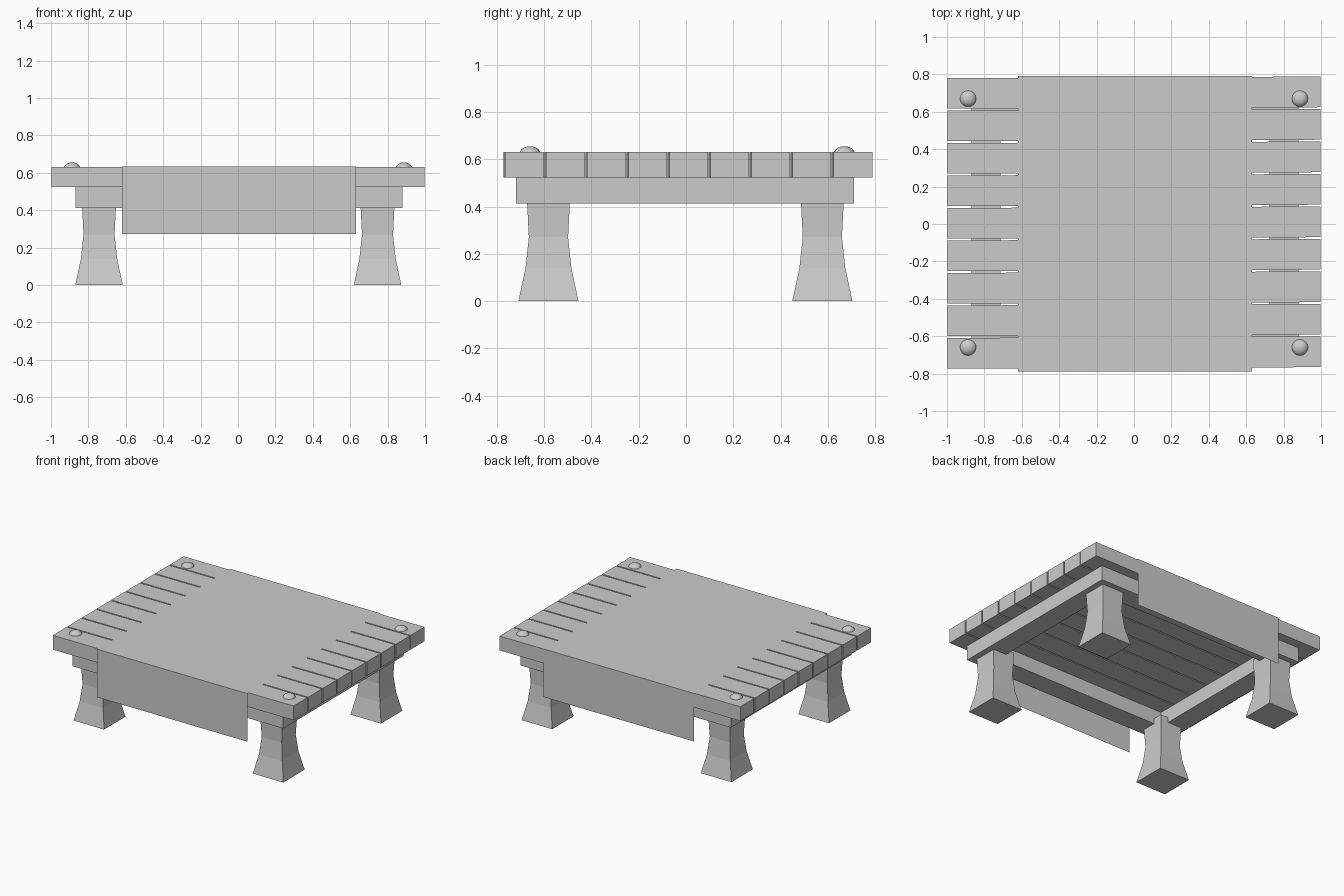
import bpy, bmesh, math
from mathutils import Matrix, Vector

if "Cube" in bpy.data.objects:
    bpy.data.objects.remove(bpy.data.objects["Cube"])


def add_mesh(name, bm):
    bmesh.ops.recalc_face_normals(bm, faces=bm.faces)
    mesh = bpy.data.meshes.new(name)
    bm.to_mesh(mesh)
    bm.free()
    obj = bpy.data.objects.new(name, mesh)
    bpy.context.collection.objects.link(obj)
    return obj


def box(name, lo, hi):
    bm = bmesh.new()
    lo, hi = Vector(lo), Vector(hi)
    size = hi - lo
    bmesh.ops.create_cube(bm, size=1, matrix=Matrix.Translation((lo + hi) / 2)
                          @ Matrix.Diagonal((*size, 1)))
    return add_mesh(name, bm)


# Tabletop planks, very slightly skewed
for i in range(9):
    y = 0.0075 + (i - 4) * 0.1737
    plank = box(f"plank_{i + 1}", (-0.998, -0.082, 0.523), (0.998, 0.082, 0.63))
    plank.location.y = y
    plank.rotation_euler.z = 0.004

# Frame beams under the top
X0, X1, Y0, Y1, W = -0.87, 0.88, -0.72, 0.71, 0.155
ZB, ZT = 0.412, 0.523
box("left_beam", (X0, Y0, ZB), (X0 + W, Y1, ZT))
box("right_beam", (X1 - W, Y0, ZB), (X1, Y1, ZT))
box("front_beam", (X0 + W, Y0, ZB), (X1 - W, Y0 + W, ZT))
box("back_beam", (X0 + W, Y1 - W, ZB), (X1 - W, Y1, ZT))

# Flared square legs: (height, half width)
LEG = [(0, 0.127), (0.14, 0.097), (0.27, 0.083), (0.45, 0.092)]


def leg(name, cx, cy):
    bm = bmesh.new()
    rings = [[bm.verts.new((cx + sx * h, cy + sy * h, z))
              for sx, sy in ((-1, -1), (1, -1), (1, 1), (-1, 1))] for z, h in LEG]
    for a, b in zip(rings, rings[1:]):
        for k in range(4):
            n = (k + 1) % 4
            bm.faces.new((a[k], a[n], b[n], b[k]))
    bm.faces.new(rings[0])
    bm.faces.new(rings[-1])
    return add_mesh(name, bm)


# Flattened round peg heads
def peg(name, x, y):
    bm = bmesh.new()
    bmesh.ops.create_uvsphere(bm, u_segments=16, v_segments=10, radius=1,
                              matrix=Matrix.Translation((x, y, 0.622))
                              @ Matrix.Diagonal((0.045, 0.045, 0.033, 1)))
    for f in bm.faces:
        f.smooth = True
    return add_mesh(name, bm)


for side, lx, px in (("left", -0.743, -0.887), ("right", 0.746, 0.887)):
    for end, ly, py in (("front", -0.582, -0.66), ("back", 0.577, 0.67)):
        leg(f"{end}_{side}_leg", lx, ly)
        peg(f"{end}_{side}_peg", px, py)

# Thin cloth draped over the top, hanging at front and back
bm = bmesh.new()
profile = [(-0.788, 0.272), (-0.788, 0.633), (0.791, 0.633), (0.791, 0.272)]
rows = [[bm.verts.new((x, y, z)) for x in (-0.62, 0.63)] for y, z in profile]
for a, b in zip(rows, rows[1:]):
    bm.faces.new((a[0], a[1], b[1], b[0]))
add_mesh("table_cloth", bm)
